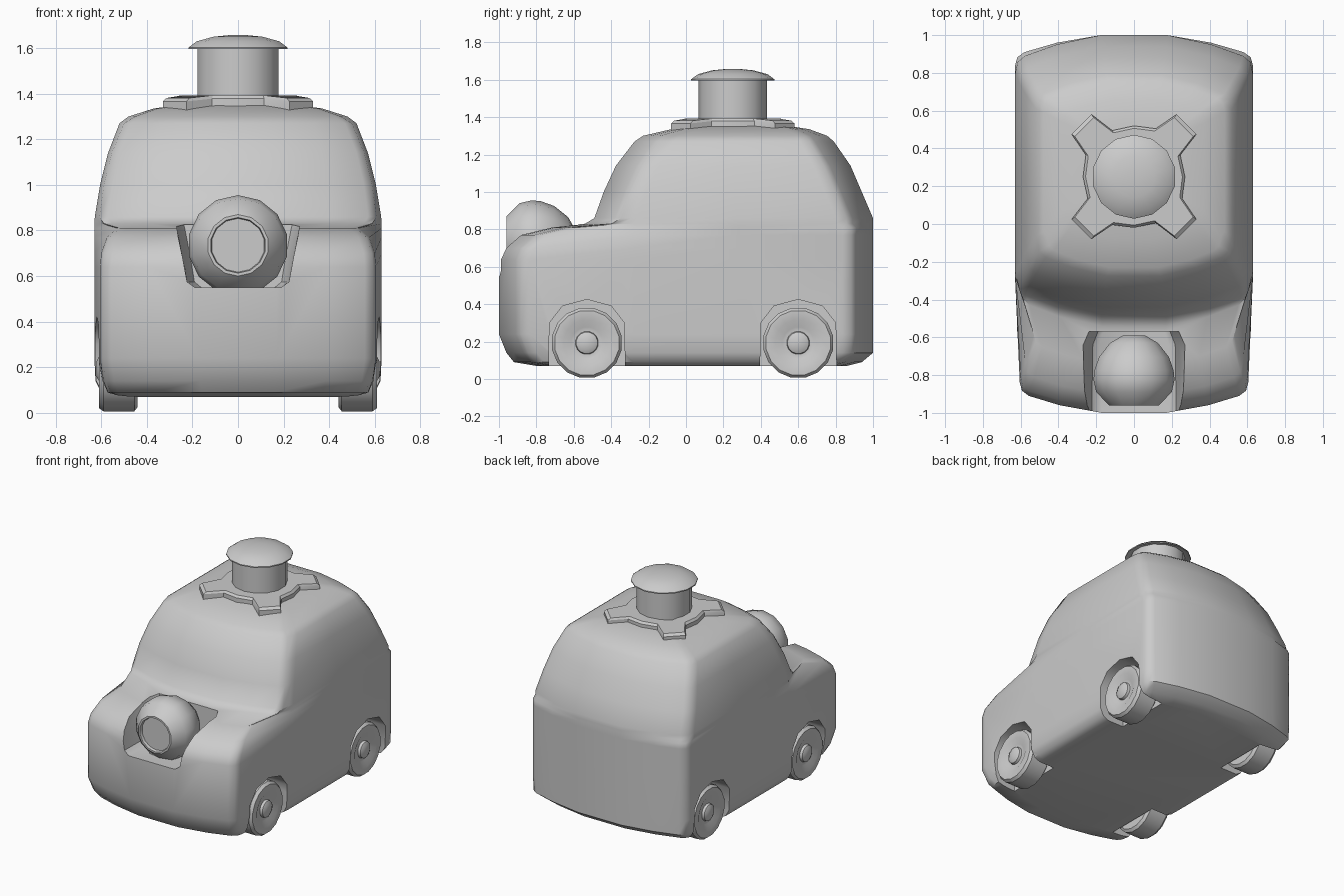
import bpy, bmesh, math
from mathutils import Matrix, Vector

if "Cube" in bpy.data.objects:
    bpy.data.objects.remove(bpy.data.objects["Cube"])

paint = bpy.data.materials.new("light_grey")
paint.diffuse_color = (0.6, 0.6, 0.6, 1)
paint.use_nodes = True
paint.node_tree.nodes["Principled BSDF"].inputs["Base Color"].default_value = paint.diffuse_color


def make(name, verts, faces, angle=40):
    mesh = bpy.data.meshes.new(name)
    mesh.from_pydata(verts, [], faces)
    bm = bmesh.new()
    bm.from_mesh(mesh)
    bmesh.ops.recalc_face_normals(bm, faces=bm.faces)
    bm.to_mesh(mesh)
    bm.free()
    mesh.materials.append(paint)
    ob = bpy.data.objects.new(name, mesh)
    bpy.context.collection.objects.link(ob)
    shade(ob, angle)
    return ob


def shade(ob, angle):
    bpy.ops.object.select_all(action='DESELECT')
    ob.select_set(True)
    bpy.context.view_layer.objects.active = ob
    bpy.ops.object.shade_smooth_by_angle(angle=math.radians(angle))


def loft(name, rings, angle=40):
    """Skin a stack of equal-length rings and cap both ends."""
    n = len(rings[0])
    verts = [p for r in rings for p in r]
    faces = [(k * n + i, k * n + (i + 1) % n, (k + 1) * n + (i + 1) % n, (k + 1) * n + i)
             for k in range(len(rings) - 1) for i in range(n)]
    faces += [tuple(range(n)), tuple(range(len(verts) - n, len(verts)))]
    return make(name, verts, faces, angle)


def lathe(name, profile, sides, place, angle=35):
    """Spin (radius, height) points about z, then move into place."""
    rings = []
    for r, h in profile:
        rings.append([place @ Vector((r * math.cos(a), r * math.sin(a), h))
                      for a in (2 * math.pi * (i + 0.5) / sides for i in range(sides))])
    return loft(name, rings, angle)


def plan(z, front, back, wf, w, c):
    """Horizontal body section with bowed ends and rounded corners."""
    corner = [(0.28, 0), (0.65, 0.045), (0.92, 0.1), (0.98, 0.13), (1, 0.18)]
    half = [(u * wf, front + d * c) for u, d in corner]
    y0, y3 = front + 0.18 * c, back - 0.18 * c
    y1 = max(-0.28, y0 + 0.03)
    half += [(w, y1), (w, (y1 + y3) / 2)]
    half += [(u * w, back - d * c) for u, d in reversed(corner)]
    ring = half + [(-x, y) for x, y in reversed(half)]
    return [(x, y, z) for x, y in ring]


# Body: z, front y, back y, front half width, rear half width, corner size
sections = [(0.07, -0.80, 0.86, 0.52, 0.56, 0.8), (0.09, -0.92, 0.94, 0.57, 0.60, 0.9),
            (0.14, -0.96, 1.00, 0.59, 0.625, 0.9), (0.24, -1.0, 1.0, 0.605, 0.63, 0.9),
            (0.64, -1.0, 1.0, 0.605, 0.63, 0.9), (0.70, -0.975, 1.0, 0.60, 0.63, 0.9),
            (0.77, -0.90, 1.0, 0.575, 0.63, 0.9), (0.81, -0.74, 1.0, 0.53, 0.63, 0.9),
            (0.83, -0.54, 1.0, 0.60, 0.63, 1.1), (0.86, -0.49, 1.0, 0.62, 0.628, 1.1),
            (1.00, -0.44, 0.94, 0.60, 0.605, 1.1), (1.14, -0.375, 0.88, 0.565, 0.57, 1.1),
            (1.27, -0.275, 0.79, 0.51, 0.52, 1.0), (1.30, -0.23, 0.755, 0.46, 0.48, 0.9),
            (1.335, -0.08, 0.66, 0.36, 0.37, 0.7), (1.353, 0.02, 0.55, 0.24, 0.24, 0.5),
            (1.36, 0.10, 0.42, 0.12, 0.12, 0.3)]
body = loft("body", [plan(*s) for s in sections])


def cut(target, cutter):
    mod = target.modifiers.new("cut", 'BOOLEAN')
    mod.operation = 'DIFFERENCE'
    mod.solver = 'EXACT'
    mod.object = cutter
    bpy.context.view_layer.objects.active = target
    bpy.ops.object.modifier_apply(modifier=mod.name)
    bpy.data.objects.remove(cutter)


# Recess in the bonnet for the nose lamp
half = [(0.19, 0.55), (0.225, 0.575), (0.245, 0.68), (0.275, 0.81), (0.32, 0.95)]
outline = half + [(-x, z) for x, z in reversed(half)]
cut(body, loft("recess_cutter", [[(x * s, y, z) for x, z in outline]
                                 for y, s in ((-1.1, 1), (-0.64, 0.97), (-0.57, 0.85))]))

# Wheel arches
arch = [(-0.205, 0), (-0.2, 0.30), (-0.13, 0.39), (0, 0.425), (0.13, 0.39), (0.2, 0.30), (0.205, 0)]
for side in (1, -1):
    for y in (-0.53, 0.6):
        cut(body, loft("arch_cutter", [[(side * x, y + p, z) for p, z in arch]
                                       for x in (0.43, 0.8)]))
shade(body, 42)

# Wheels with dished faces and domed hubs
tyre = [(0.17, 0), (0.19, 0.015), (0.19, 0.15), (0.175, 0.17), (0.125, 0.17),
        (0.085, 0.15), (0.062, 0.15), (0.058, 0.168), (0.035, 0.18)]
for side, label in ((1, "right"), (-1, "left")):
    for y, end in ((-0.53, "front"), (0.6, "rear")):
        place = (Matrix.Translation((side * 0.44, y, 0.193))
                 @ Matrix.Rotation(side * math.pi / 2, 4, 'Y'))
        lathe(f"{end}_{label}_wheel", tyre, 16, place)

# Nose lamp: ball with a flat, slightly sunken lens
lamp = [(0.06, -0.215), (0.13, -0.175), (0.19, -0.10), (0.215, -0.03), (0.22, 0.02),
        (0.205, 0.085), (0.135, 0.155), (0.122, 0.155), (0.118, 0.135)]
lathe("nose_lamp", lamp, 14, Matrix.Translation((0, -0.805, 0.735))
      @ Matrix.Rotation(math.pi / 2, 4, 'X'))

# Roof bracket: ring with four diagonal arms
quarter = [(0.27, 0), (0.245, 0.115), (0.33, 0.225), (0.225, 0.33), (0.115, 0.255), ]
outline = []
for q in range(4):
    rot = Matrix.Rotation(q * math.pi / 2, 2)
    outline += [rot @ Vector(p) for p in quarter]
rings = []
for z, s in ((1.30, 1), (1.378, 1), (1.393, 0.95)):
    rings.append([(p.x * s, 0.25 + p.y * s, z - 0.12 * max(0, p.length - 0.3)) for p in outline])
loft("roof_bracket", rings, 25)

# Roof turret and its mushroom cap
centre = Matrix.Translation((0, 0.25, 0))
lathe("turret", [(0.183, 1.35), (0.183, 1.61)], 14, centre)
lathe("turret_cap", [(0.18, 1.605), (0.20, 1.605), (0.222, 1.595), (0.222, 1.603),
                     (0.185, 1.63), (0.11, 1.65), (0.04, 1.657)], 14, centre)
